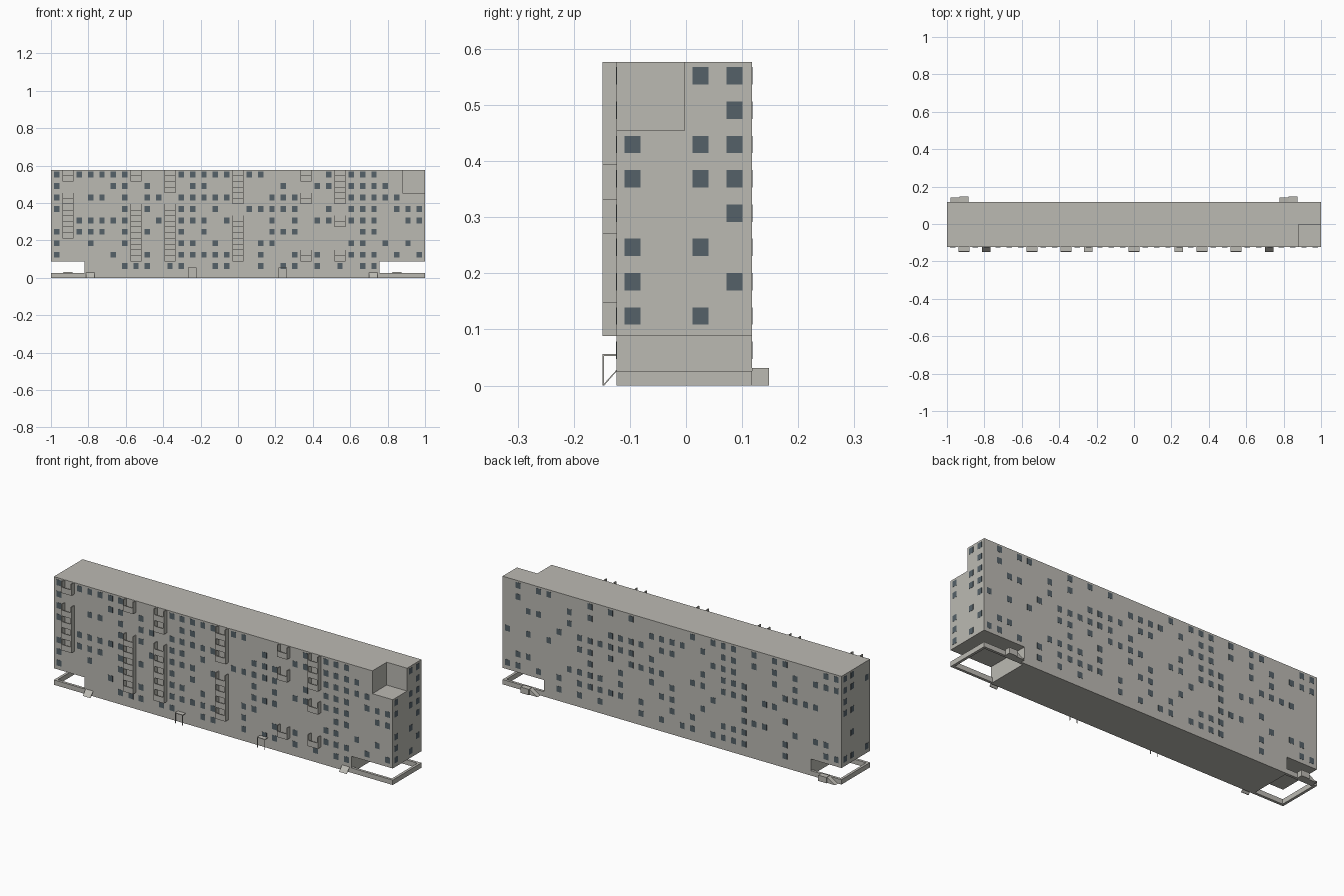
import bpy, bmesh, random
from mathutils import Vector

if "Cube" in bpy.data.objects:
    bpy.data.objects.remove(bpy.data.objects["Cube"])

random.seed(4)
Y0, Y1, TOP, BASE = -0.124, 0.118, 0.577, 0.088
FLOOR = (TOP - BASE) / 8
PITCH = 0.0606
LEFT, RIGHT = -0.82, 0.757      # ends of the ground storey


def material(name, rgb):
    m = bpy.data.materials.new(name)
    m.diffuse_color = (*rgb, 1)
    m.use_nodes = True
    m.node_tree.nodes["Principled BSDF"].inputs["Base Color"].default_value = m.diffuse_color
    return m


CONCRETE = material("concrete", (0.50, 0.49, 0.45))
GLASS = material("glass", (0.09, 0.12, 0.14))


def finish(name, bm, mat):
    me = bpy.data.meshes.new(name)
    bm.to_mesh(me)
    bm.free()
    me.materials.append(mat)
    ob = bpy.data.objects.new(name, me)
    bpy.context.collection.objects.link(ob)
    return ob


def add_box(bm, x0, x1, y0, y1, z0, z1):
    for v in bmesh.ops.create_cube(bm, size=1)["verts"]:
        v.co = Vector((x1 if v.co.x > 0 else x0,
                       y1 if v.co.y > 0 else y0,
                       z1 if v.co.z > 0 else z0))


def boxes(name, dims, mat=CONCRETE):
    bm = bmesh.new()
    for d in dims:
        add_box(bm, *d)
    return finish(name, bm, mat)


def prism(name, profile, offset):
    """Extrude a flat outline along an offset vector."""
    bm = bmesh.new()
    f = bm.faces.new([bm.verts.new(p) for p in profile])
    new = bmesh.ops.extrude_face_region(bm, geom=[f])["geom"]
    bmesh.ops.translate(bm, vec=offset,
                        verts=[g for g in new if isinstance(g, bmesh.types.BMVert)])
    bmesh.ops.recalc_face_normals(bm, faces=bm.faces)
    return finish(name, bm, CONCRETE)


def col_x(i):
    return (i - 16) * PITCH


def floor_z(row):
    return TOP - FLOOR * (row + 1)


# Main block with open ground corners and a roof terrace
body = boxes("building_body", [(-1, 1, Y0, Y1, 0, TOP)])
cuts = {"left_undercut": (-2, LEFT, -1, 1, -1, BASE),
        "right_undercut": (RIGHT, 2, -1, 1, -1, BASE),
        "terrace_cut": (0.88, 2, -1, -0.003, 0.455, 1)}
for name, dims in cuts.items():
    cutter = boxes(name, [dims])
    cutter.hide_render = True
    cutter.display_type = 'WIRE'
    mod = body.modifiers.new(name, 'BOOLEAN')
    mod.object, mod.operation, mod.solver = cutter, 'DIFFERENCE', 'EXACT'

# Low walls round the open corners
W, H = 0.014, 0.026
for name, end, inner in (("left_low_wall", -1, LEFT), ("right_low_wall", 1, RIGHT)):
    a, b = sorted((end, inner))
    e = end - W if end > 0 else end
    boxes(name, [(a, b, Y0, Y0 + W, 0, H), (a, b, Y1 - W, Y1, 0, H),
                 (e, e + W, Y0 + W, Y1 - W, 0, H)])

# Balconies: column -> storeys left without one; each has floor, parapet, side walls
GAPS = {1: (1, 6, 7), 7: (1, 2), 10: (2,), 16: (3,), 22: (1, 3, 4, 5, 6), 25: (3, 5, 6)}
HW, YB, T = 0.03, -0.149, 0.004
for i, gaps in GAPS.items():
    parts, x = [], col_x(i)
    for r in set(range(8)) - set(gaps):
        z = floor_z(r)
        parts += [(x - HW + T, x + HW - T, YB + T, Y0, z, z + T),
                  (x - HW + T, x + HW - T, YB, YB + T, z, z + 0.031)]
        parts += [(s, s + T, YB, Y0, z, z + FLOOR) for s in (x - HW, x + HW - T)]
    boxes(f"balcony_stack_{i}", parts)


# Windows: scattered on a regular grid, thin panes just proud of the walls
def front_has(i, r):
    if r == 8:
        return 4 < i < 29 and random.random() < 0.55
    if i in GAPS or (i > 30 and r < 3):
        return False
    dense = i == 0 or 11 <= i <= 14 or 26 <= i <= 28
    return random.random() < (0.85 if dense else 0.5)


def back_has(i, r):
    return (r < 8 or 4 < i < 28) and random.random() < 0.52


def right_has(i, r):
    if i == 0:
        return r in (2, 3, 5, 6, 7)
    if i == 2:
        return r in (0, 2, 3, 5, 7)
    return i == 3 and r not in (5, 7)


def left_has(i, r):
    return i != 1 and r < 8 and random.random() < 0.6


P, S, D = 0.0142, 0.0155, 0.0008


def panes(name, columns, has, wall, sideways=False):
    dims = []
    for r in range(8 if sideways else 9):
        z = floor_z(r) + 0.036
        for i in range(columns):
            if not has(i, r):
                continue
            c = -0.095 + PITCH * i if sideways else col_x(i)
            along, across = (c - P, c + P), (wall - D, wall + D)
            xy = across + along if sideways else along + across
            dims.append((*xy, z - S, z + S))
    boxes(name, dims, GLASS)


panes("front_windows", 33, front_has, Y0)
panes("back_windows", 33, back_has, Y1)
panes("right_windows", 4, right_has, 1, True)
panes("left_windows", 4, left_has, -1, True)

# Entrance canopies on thin posts
for n, x in (("left", -0.245), ("right", 0.24)):
    w, t = 0.023, 0.003
    boxes(f"{n}_canopy", [(x - w, x + w, YB, Y0, 0.053, 0.056)] +
          [(p, p + t, YB, YB + t, 0, 0.053) for p in (x - w, x + w - t)])

# Sloped entrance slabs at the front
for n, x in (("left", -0.79), ("right", 0.723)):
    a = x - 0.022
    prism(f"{n}_sloped_slab",
          [(a, YB, 0), (a, YB + 0.003, 0), (a, Y0, 0.025), (a, Y0, 0.028)],
          (0.044, 0, 0))

# Rear landings with ramps
for n, x in (("left", -0.98), ("right", 0.777)):
    m = x + 0.048
    boxes(f"{n}_rear_landing", [(m, m + 0.048, Y1, 0.148, 0, 0.031)])
    prism(f"{n}_rear_ramp", [(x, Y1, 0), (m, Y1, 0), (m, Y1, 0.029)], (0, 0.024, 0))
